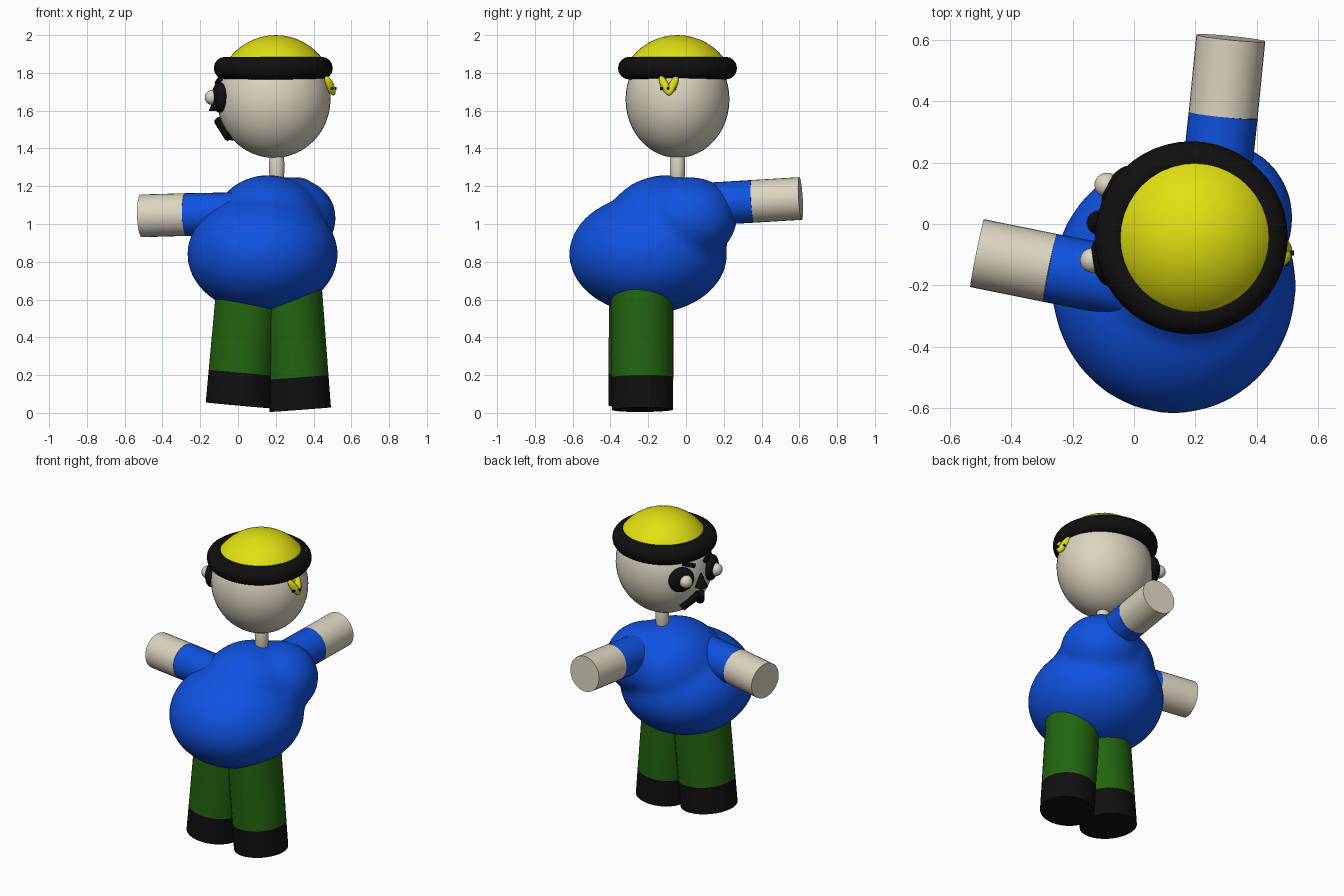
import bpy, bmesh, math
from mathutils import Vector, Matrix

default = bpy.data.objects.get("Cube")
if default:
    bpy.data.objects.remove(default, do_unlink=True)


def material(name, rgb):
    m = bpy.data.materials.new(name)
    m.use_nodes = True
    m.diffuse_color = (*rgb, 1)
    bsdf = m.node_tree.nodes["Principled BSDF"]
    bsdf.inputs["Base Color"].default_value = (*rgb, 1)
    bsdf.inputs["Roughness"].default_value = 0.7
    return m


SKIN = material("cream skin", (0.72, 0.67, 0.53))
BLUE = material("blue shirt", (0.005, 0.085, 0.75))
GREEN = material("green trousers", (0.016, 0.13, 0.005))
BLACK = material("black", (0.005, 0.005, 0.005))
YELLOW = material("yellow cap", (0.75, 0.75, 0.006))


def finish(name, bm, mat, smooth=True):
    mesh = bpy.data.meshes.new(name)
    bm.to_mesh(mesh)
    bm.free()
    mesh.materials.append(mat)
    obj = bpy.data.objects.new(name, mesh)
    bpy.context.collection.objects.link(obj)
    if smooth:
        bpy.ops.object.select_all(action='DESELECT')
        obj.select_set(True)
        bpy.context.view_layer.objects.active = obj
        bpy.ops.object.shade_smooth_by_angle(angle=math.radians(40))
    return obj


def along(direction):
    return Vector(direction).to_track_quat('Z', 'Y').to_matrix().to_4x4()


def add_ball(bm, center, radii, direction=(0, 0, 1)):
    mat = Matrix.Translation(center) @ along(direction) @ Matrix.Diagonal((*radii, 1))
    bmesh.ops.create_uvsphere(bm, u_segments=40, v_segments=24, radius=1, matrix=mat)


def ball(name, center, radii, mat, direction=(0, 0, 1)):
    bm = bmesh.new()
    add_ball(bm, center, radii, direction)
    return finish(name, bm, mat)


def rod(name, start, end, radius, mat, segments=32):
    a, b = Vector(start), Vector(end)
    bm = bmesh.new()
    bmesh.ops.create_cone(bm, cap_ends=True, segments=segments, radius1=radius, radius2=radius,
                          depth=(b - a).length,
                          matrix=Matrix.Translation((a + b) / 2) @ along(b - a))
    return finish(name, bm, mat)


# Torso: belly, chest and back shoulder blended into one skin
bm = bmesh.new()
add_ball(bm, (0.13, -0.2, 0.84), (0.4, 0.42, 0.315))
add_ball(bm, (0.16, -0.1, 0.98), (0.3, 0.33, 0.28))
add_ball(bm, (0.275, 0.02, 1.03), (0.245, 0.25, 0.22))
torso = finish("torso", bm, BLUE)
remesh = torso.modifiers.new("blend", 'REMESH')
remesh.mode = 'VOXEL'
remesh.voxel_size = 0.022
remesh.use_smooth_shade = True
relax = torso.modifiers.new("relax", 'SMOOTH')
relax.factor = 0.5
relax.iterations = 12

# Arms: sleeve, then bare hand
for side, root, cuff, tip in (
        ("left", (0.255, 0.02, 1.1), (0.291, 0.355, 1.12), (0.316, 0.607, 1.135)),
        ("right", (0.02, -0.2, 1.055), (-0.275, -0.143, 1.05), (-0.512, -0.095, 1.043))):
    rod(side + "_sleeve", root, cuff, 0.113, BLUE)
    rod(side + "_hand", cuff, tip, 0.113, SKIN)

# Legs: trouser, then shoe
for side, hip, foot, radius in (
        ("left", (0.275, -0.235, 0.75), (0.33, -0.23, 0.017), 0.163),
        ("right", (0.065, -0.235, 0.75), (0.0, -0.24, 0.04), 0.172)):
    hip, foot = Vector(hip), Vector(foot)
    ankle = foot + (hip - foot).normalized() * 0.172
    rod(side + "_trouser", hip, ankle, radius, GREEN)
    rod(side + "_shoe", ankle, foot, radius, BLACK)

# Neck and head
ball("neck", (0.205, -0.045, 1.3), (0.041, 0.041, 0.13), SKIN)
HEAD = Vector((0.19, -0.045, 1.66))
RADII = Vector((0.3, 0.275, 0.31))
ball("head", HEAD, RADII, SKIN)

# Cap dome, cut off inside the band
bm = bmesh.new()
add_ball(bm, (0.2, -0.045, 1.69), (0.31, 0.31, 0.31))
bmesh.ops.bisect_plane(bm, geom=bm.verts[:] + bm.edges[:] + bm.faces[:],
                       plane_co=(0, 0, 1.83), plane_no=(0, 0, -1), clear_outer=True)
finish("cap", bm, YELLOW)

# Headband ring
bpy.ops.mesh.primitive_torus_add(location=(0.187, -0.045, 1.825), major_radius=0.255,
                                 minor_radius=0.06, major_segments=48, minor_segments=16)
band = bpy.context.object
band.name = "headband"
band.data.materials.append(BLACK)
bpy.ops.object.shade_smooth_by_angle(angle=math.radians(40))

# Knot at the back of the band
for side, y in (("left", -0.05), ("right", -0.132)):
    top, low = Vector((0.468, y, 1.775)), Vector((0.505, -0.09, 1.69))
    ball(side + "_knot_tail", (top + low) / 2, (0.022, 0.022, 0.06), YELLOW, top - low)
rod("knot_tie", (0.497, -0.137, 1.718), (0.497, -0.052, 1.718), 0.008, BLACK, 12)
rod("knot_tie_end", (0.48, -0.095, 1.718), (0.522, -0.095, 1.718), 0.008, BLACK, 12)

# Face, placed by angle around the head
FACING = math.radians(170)


def on_head(angle, z, lift=0.0):
    level = math.sqrt(1 - ((z - HEAD.z) / RADII.z) ** 2)
    a = FACING + math.radians(angle)
    return Vector((HEAD.x + math.cos(a) * (RADII.x * level + lift),
                   HEAD.y + math.sin(a) * (RADII.y * level + lift), z))


forward = Vector((math.cos(FACING), math.sin(FACING), 0))
for side, s in (("left", 1), ("right", -1)):
    eye = on_head(27 * s, 1.67)
    outward = (eye - HEAD) * Vector((1, 1, 0))
    ball(side + "_eye_patch", eye, (0.08, 0.08, 0.04), BLACK, outward)
    ball(side + "_eyeball", eye + forward * 0.04, (0.04, 0.04, 0.04), SKIN)
    rod(side + "_brow", on_head(9 * s, 1.745, 0.012), on_head(24 * s, 1.77, 0.012),
        0.014, BLACK, 8)
    rod(side + "_moustache", on_head(1 * s, 1.55, 0.015), on_head(20 * s, 1.46, 0.01),
        0.027, BLACK, 8)

# Nose: small cone pointing up
base = on_head(0, 1.6, 0.015)
bm = bmesh.new()
bmesh.ops.create_cone(bm, cap_ends=True, segments=16, radius1=0.04, radius2=0.004, depth=0.085,
                      matrix=Matrix.Translation(base + Vector((0, 0, 0.042))))
finish("nose", bm, BLACK)
